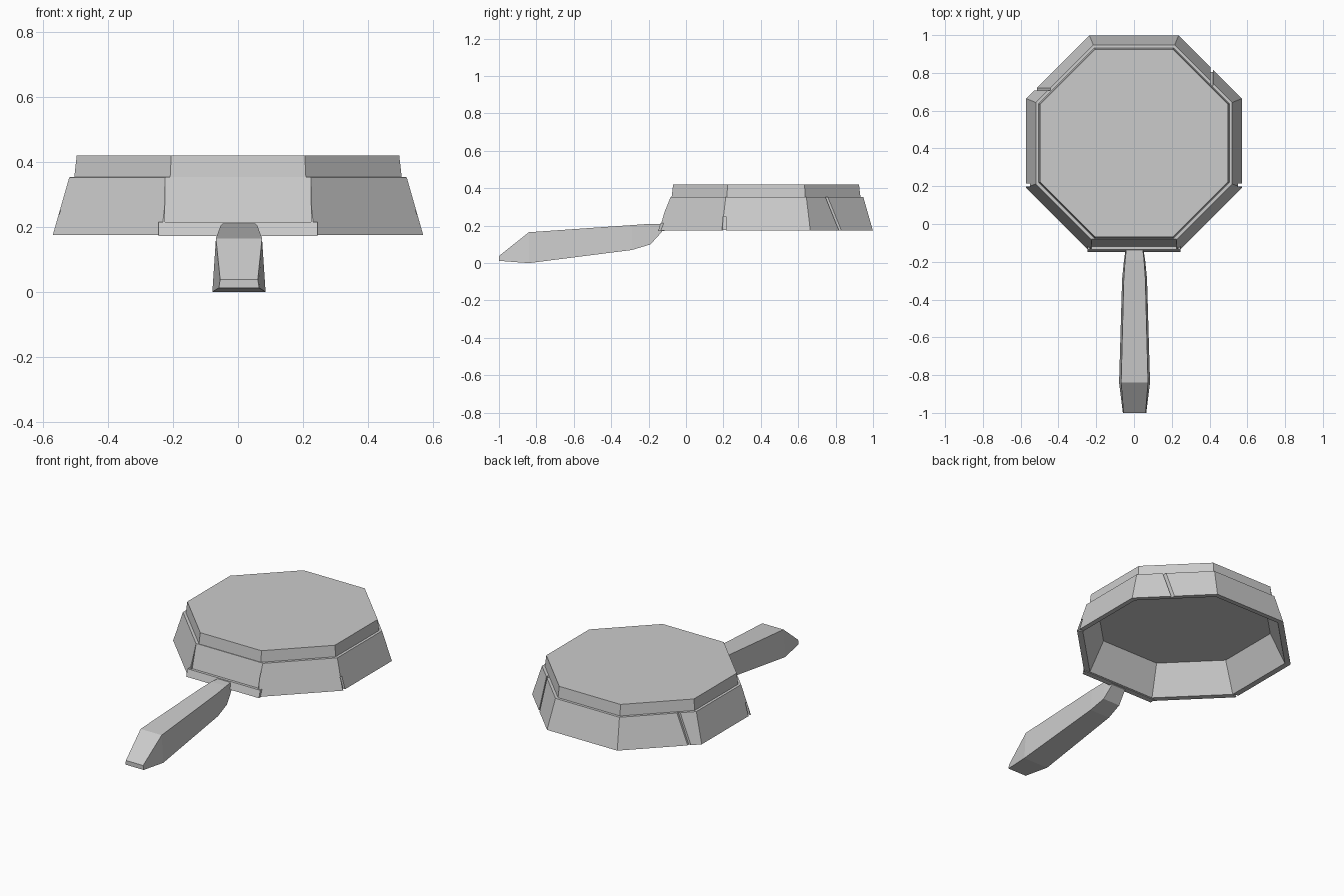
import bpy, bmesh
from math import pi, cos, sin

if "Cube" in bpy.data.objects:
    bpy.data.objects.remove(bpy.data.objects["Cube"])

CY = 0.428  # centre of the octagonal body


def make(name, bm):
    bmesh.ops.recalc_face_normals(bm, faces=bm.faces)
    me = bpy.data.meshes.new(name)
    bm.to_mesh(me)
    bm.free()
    ob = bpy.data.objects.new(name, me)
    bpy.context.collection.objects.link(ob)
    return ob


def loft(name, loops, closed=False):
    """Bridge equal-length loops; join end to start, or cap both ends."""
    bm = bmesh.new()
    vs = [[bm.verts.new(p) for p in lp] for lp in loops]
    n = len(vs[0])
    pairs = list(zip(vs, vs[1:])) + ([(vs[-1], vs[0])] if closed else [])
    for a, b in pairs:
        for i in range(n):
            j = (i + 1) % n
            bm.faces.new((a[i], a[j], b[j], b[i]))
    if not closed:
        bm.faces.new(vs[0])
        bm.faces.new(vs[-1])
    return make(name, bm)


def octagon(apothem, z):
    r = apothem / cos(pi / 8)
    return [(r * cos(pi / 8 + i * pi / 4), CY + r * sin(pi / 8 + i * pi / 4), z)
            for i in range(8)]


# sloping rim wall, open underneath
wall = loft("rim_wall", [octagon(0.571, 0.175), octagon(0.52, 0.353),
                         octagon(0.46, 0.355), octagon(0.54, 0.177)], closed=True)

# raised plate closing the top
loft("top_plate", [octagon(0.505, 0.351), octagon(0.497, 0.42)])


def cutter(name, axis, lo, hi, profile):
    """Prism along x or y with a profile of (other horizontal, z) points."""
    def loop(t):
        return [(t, h, z) if axis == "x" else (h, t, z) for h, z in profile]
    ob = loft(name, [loop(lo), loop(hi)])
    ob.hide_render = True
    ob.hide_viewport = True
    mod = wall.modifiers.new(name, "BOOLEAN")
    mod.operation = "DIFFERENCE"
    mod.solver = "EXACT"
    mod.object = ob


# recessed front panel, grooves in the back diagonals, corner notches
cutter("front_recess_cutter", "x", -0.225, 0.225,
       [(-0.119, 0.215), (-0.076, 0.37), (-0.2, 0.37), (-0.2, 0.215)])
cutter("right_groove_cutter", "x", 0.405, 0.418,
       [(0.81, 0.16), (0.725, 0.37), (1.0, 0.37), (1.0, 0.16)])
cutter("left_groove_cutter", "y", 0.707, 0.72,
       [(-0.52, 0.16), (-0.435, 0.37), (-0.7, 0.37), (-0.7, 0.16)])
for side, s in (("right", 1), ("left", -1)):
    cutter(side + "_notch_cutter", "y", 0.198, 0.214,
           [(s * 0.556, 0.16), (s * 0.53, 0.25), (s * 0.65, 0.25), (s * 0.65, 0.16)])

# front lip under the recessed panel
strip = [(-0.149, 0.172), (-0.136, 0.215), (-0.118, 0.215), (-0.115, 0.172)]
loft("front_lip", [[(x, y, z) for y, z in strip] for x in (-0.245, 0.245)])

# tapered handle: y, bottom z, top z, bottom half width, top half width
sections = [(-1.0, 0.012, 0.038, 0.062, 0.058),
            (-0.84, 0.0, 0.165, 0.082, 0.071),
            (-0.29, 0.07, 0.203, 0.066, 0.057),
            (-0.19, 0.10, 0.210, 0.056, 0.050),
            (-0.128, 0.168, 0.210, 0.046, 0.043)]
loft("handle", [[(-wb + 0.003, y, zb), (wb + 0.003, y, zb),
                 (wt + 0.003, y, zt), (-wt + 0.003, y, zt)]
                for y, zb, zt, wb, wt in sections])
